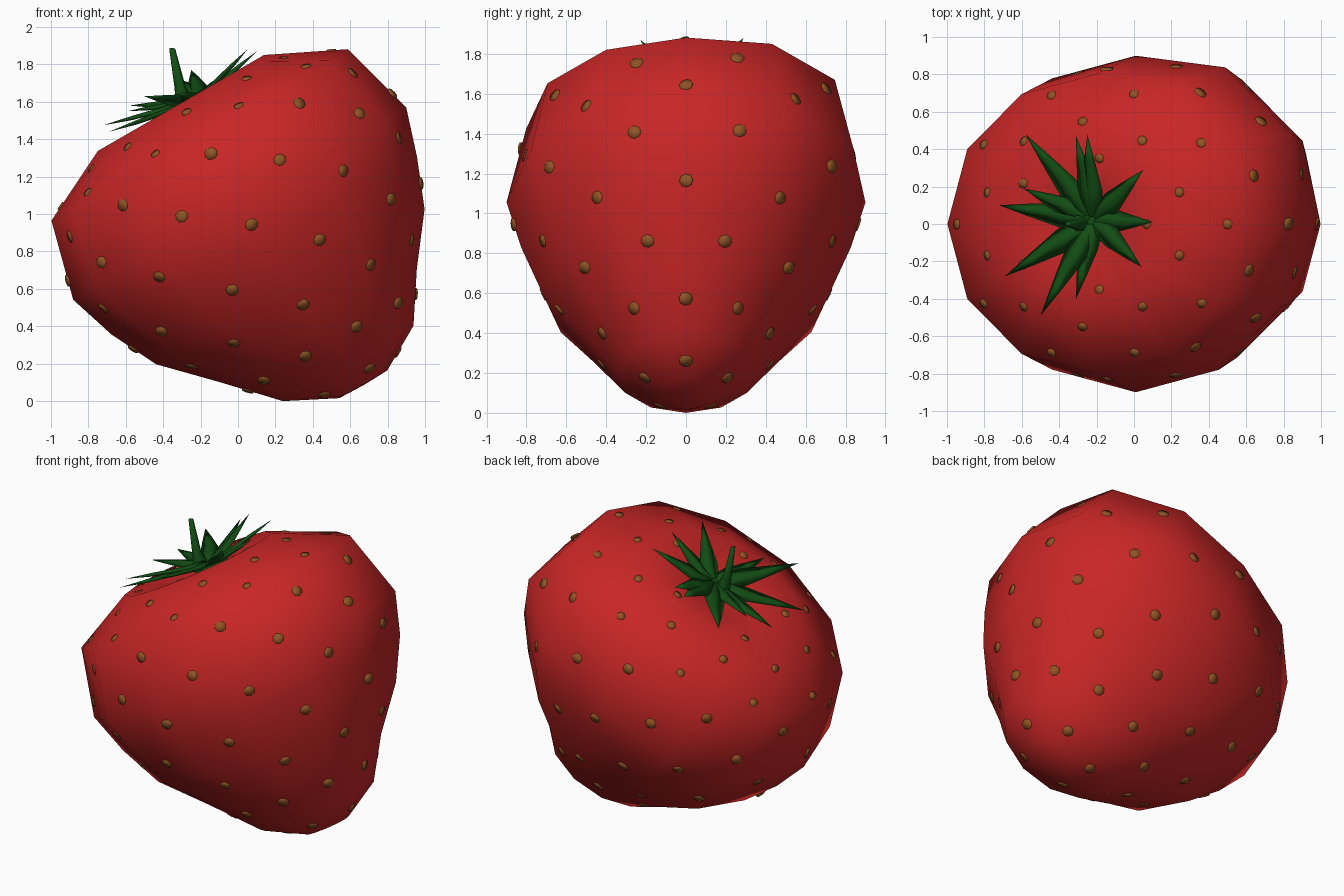
import bpy, bmesh, math
from mathutils import Vector
from mathutils.bvhtree import BVHTree

if "Cube" in bpy.data.objects:
    bpy.data.objects.remove(bpy.data.objects["Cube"])

# Tilted fruit frame: "up" runs along the core, "side" across it
TILT = math.radians(30)
UP = Vector((-math.sin(TILT), 0, math.cos(TILT)))
SIDE = Vector((math.cos(TILT), 0, math.sin(TILT)))
SQUASH = 0.875


def material(name, rgb):
    m = bpy.data.materials.new(name)
    m.diffuse_color = (*rgb, 1)
    m.use_nodes = True
    m.node_tree.nodes["Principled BSDF"].inputs["Base Color"].default_value = m.diffuse_color
    return m


RED = material("berry red", (0.58, 0.019, 0.019))
GREEN = material("leaf green", (0.006, 0.075, 0.007))
OLIVE = material("seed olive", (0.28, 0.09, 0.018))


def point(h, c, r, deg):
    a = math.radians(deg)
    return UP * h + SIDE * (c + r * math.cos(a)) + Vector((0, r * SQUASH * math.sin(a), 0))


def finish(bm, name, mat, smooth=True):
    bmesh.ops.recalc_face_normals(bm, faces=bm.faces)
    for f in bm.faces:
        f.smooth = smooth
    me = bpy.data.meshes.new(name)
    bm.to_mesh(me)
    me.materials.append(mat)
    ob = bpy.data.objects.new(name, me)
    bpy.context.collection.objects.link(ob)
    return ob


def loft(bm, rings, tip=None, start=None):
    n = len(rings[0])
    rows = [[bm.verts.new(p) for p in ring] for ring in rings]
    for a, b in zip(rows, rows[1:]):
        for i in range(n):
            bm.faces.new((a[i], a[(i + 1) % n], b[(i + 1) % n], b[i]))
    for end, row in ((tip, rows[-1]), (start, rows[0])):
        if end is not None:
            v = bm.verts.new(end)
            for i in range(n):
                bm.faces.new((row[i], row[(i + 1) % n], v))


# Fruit body: rings of height, centre, radius, with a small bulge on one shoulder
PROFILE = [(-0.257, 0.625, 0.148), (-0.12, 0.611, 0.403), (0.135, 0.575, 0.607),
           (0.39, 0.548, 0.829), (0.65, 0.536, 0.945), (0.91, 0.536, 1.028),
           (1.335, 0.535, 0.916), (1.533, 0.533, 0.513), (1.50, 0.533, 0.25)]


def bulge(h, deg):
    return 1.075 if deg in (30, 60) and 0.6 < h < 1.4 else 1.03 if deg in (30, 60) and h > 0.3 else 1


bm = bmesh.new()
loft(bm, [[point(h, c, r * bulge(h, d), d) for d in range(0, 360, 30)] for h, c, r in PROFILE],
     tip=point(1.44, 0.533, 0, 0), start=point(-0.262, 0.626, 0, 0))
body = finish(bm, "fruit_body", RED)
bm = bmesh.new()
bm.from_mesh(body.data)
tree = BVHTree.FromBMesh(bm)
bm.free()

# Seeds: staggered rows of shallow discs resting on the skin
ROWS = [(-0.20, 0.62, 0.25, 0, 72), (0.02, 0.59, 0.52, 0, 36), (0.27, 0.557, 0.73, 18, 36),
        (0.52, 0.54, 0.89, 0, 36), (0.78, 0.536, 0.99, 18, 36), (1.012, 0.536, 1.0, 0, 36),
        (1.22, 0.536, 0.95, 18, 36), (1.385, 0.536, 0.84, 0, 36), (1.482, 0.536, 0.63, 18, 36),
        (1.53, 0.536, 0.42, 0, 72)]
bm = bmesh.new()
for h, c, r, first, step in ROWS:
    for d in range(first, first + 360, step):
        pos, nor, _, _ = tree.find_nearest(point(h, c, r, d))
        across = nor.cross(UP).normalized()
        along = across.cross(nor)
        size = 0.036 if h < 1.3 else 0.028

        def disc(k, lift):
            return [pos + nor * lift + across * (size * k * math.cos(i * math.pi / 4))
                    + along * (size * k * 0.95 * math.sin(i * math.pi / 4)) for i in range(8)]
        loft(bm, [disc(1, -0.006), disc(0.95, 0.005)], tip=pos + nor * 0.007)
finish(bm, "seeds", OLIVE)

# Calyx leaves: pointed blades with a raised midrib
HUB = Vector((-0.21, 0.02, 1.60))
TIPS = [(-0.58, 0.48, 1.58), (-0.31, 0.47, 1.72), (-0.25, 0.48, 1.77), (0.05, 0.29, 1.88),
        (0.10, 0.01, 1.87), (0.04, -0.23, 1.87), (-0.31, -0.40, 1.65), (-0.50, -0.49, 1.63),
        (-0.69, -0.28, 1.44), (-0.72, 0.10, 1.475), (-0.59, 0.19, 1.55)]
bm = bmesh.new()
for t in TIPS:
    tip = Vector(t)
    out = tip - HUB
    across = out.cross(UP).normalized()
    lift = across.cross(out).normalized()

    def section(k, w, th):
        p = HUB + out * k
        return [p + across * w, p + lift * th, p - across * w, p - lift * 0.01]
    wide = 0.045 + 0.035 * min(1, out.length / 0.55)
    loft(bm, [section(0.08, 0.055, 0.04), section(0.35, wide * 0.85, 0.02),
              section(0.7, wide * 0.42, 0.012)], tip=tip, start=HUB)
finish(bm, "calyx_leaves", GREEN)

# Calyx hub: low cap the leaves grow from
bm = bmesh.new()


def ring(p, r, n, ax=SIDE):
    return [p + ax * (r * math.cos(i * math.tau / n)) + Vector((0, r * math.sin(i * math.tau / n), 0))
            for i in range(n)]


loft(bm, [ring(HUB - UP * 0.03, 0.13, 10), ring(HUB + UP * 0.03, 0.09, 10)],
     tip=HUB + UP * 0.04, start=HUB - UP * 0.1)
finish(bm, "calyx_hub", GREEN)

# Stem: short tapered stalk
X = Vector((1, 0, 0))
bm = bmesh.new()
loft(bm, [ring(Vector((-0.27, 0.01, 1.56)), 0.06, 6, X), ring(Vector((-0.31, 0.0, 1.68)), 0.03, 6, X),
          ring(Vector((-0.352, 0.0, 1.885)), 0.016, 6, X)], tip=Vector((-0.353, 0, 1.888)))
finish(bm, "stem", GREEN)
